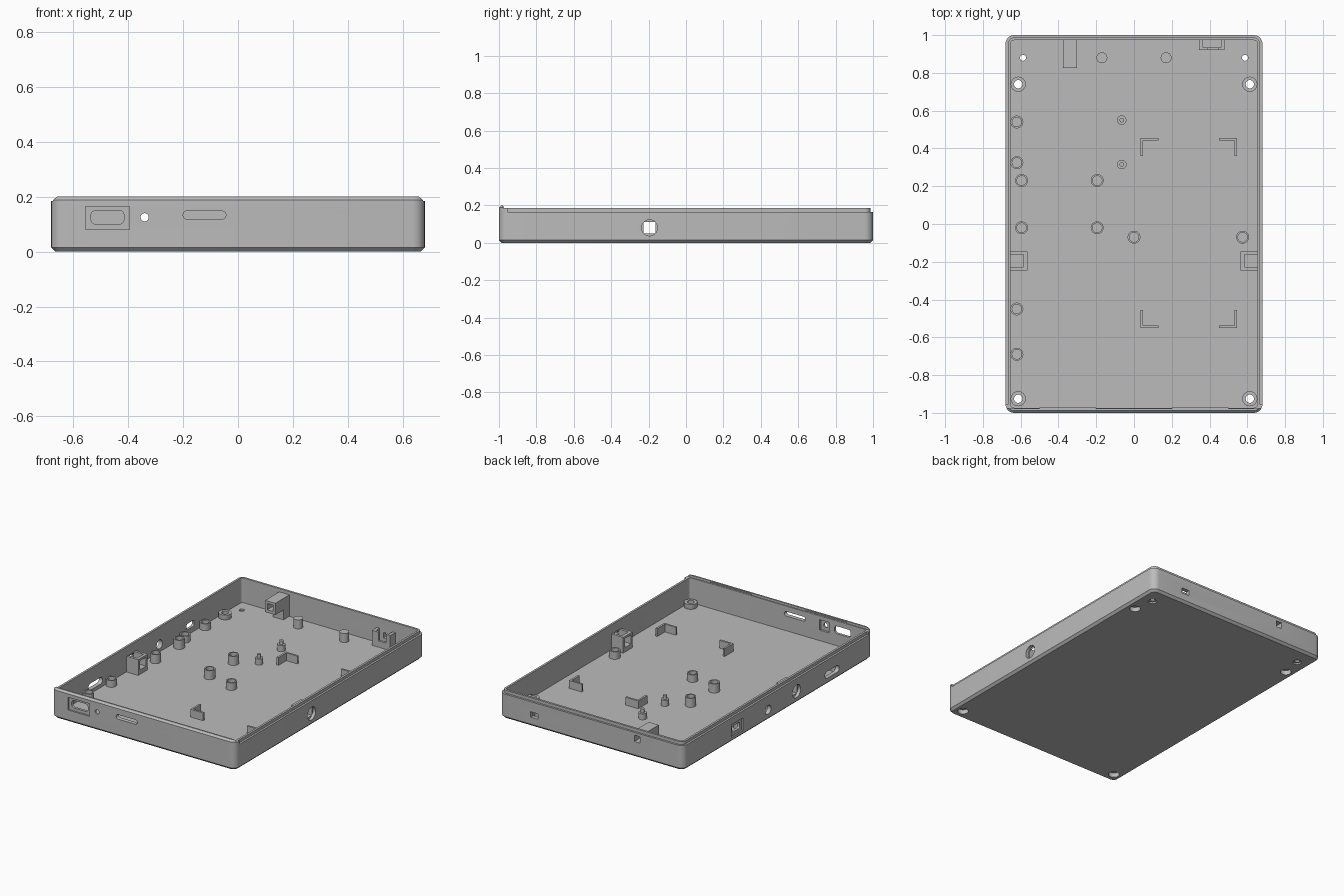
import bpy, bmesh, math
from mathutils import Matrix

if "Cube" in bpy.data.objects:
    bpy.data.objects.remove(bpy.data.objects["Cube"])

grey = bpy.data.materials.new("plain grey")
grey.use_nodes = True
grey.diffuse_color = (0.5, 0.5, 0.5, 1)
grey.node_tree.nodes["Principled BSDF"].inputs["Base Color"].default_value = (0.5, 0.5, 0.5, 1)

W, L, T, FLOOR = 1.36, 2.0, 0.027, 0.02
parts = []


def finish(name, bm, keep=True):
    bmesh.ops.remove_doubles(bm, verts=bm.verts, dist=1e-5)
    bmesh.ops.recalc_face_normals(bm, faces=bm.faces)
    mesh = bpy.data.meshes.new(name)
    bm.to_mesh(mesh)
    bm.free()
    mesh.materials.append(grey)
    ob = bpy.data.objects.new(name, mesh)
    bpy.context.collection.objects.link(ob)
    if keep:
        parts.append(ob)
    else:
        ob.hide_render = True
    return ob


def outline(w, h, r, n=6):
    pts = []
    for k, (sx, sy) in enumerate([(1, 1), (-1, 1), (-1, -1), (1, -1)]):
        for i in range(n + 1):
            a = math.pi / 2 * (k + i / n)
            pts.append((sx * (w / 2 - r) + r * math.cos(a), sy * (h / 2 - r) + r * math.sin(a)))
    return pts


# Rounded rectangle stacked through (inset, height) rings and capped at both ends
def loft(name, w, h, r, rings, keep=True, matrix=None):
    bm = bmesh.new()
    loops = []
    for inset, z in rings:
        pts = outline(w - 2 * inset, h - 2 * inset, max(r - inset, 0))
        loops.append([bm.verts.new((x, y, z)) for x, y in pts])
    for a, b in zip(loops, loops[1:]):
        for i in range(len(a)):
            j = (i + 1) % len(a)
            bm.faces.new((a[i], a[j], b[j], b[i]))
    bm.faces.new(loops[0])
    bm.faces.new(loops[-1])
    if matrix:
        bmesh.ops.transform(bm, matrix=matrix, verts=bm.verts)
    return finish(name, bm, keep)


# Cutter with a rounded section, running along one axis
def hole(axis, centre, w, h, r, depth):
    turn = {"x": ((0, 0, 1), (1, 0, 0), (0, 1, 0)),
            "y": ((1, 0, 0), (0, 0, 1), (0, 1, 0)),
            "z": ((1, 0, 0), (0, 1, 0), (0, 0, 1))}[axis]
    m = Matrix.Translation(centre) @ Matrix(turn).to_4x4()
    return loft("cutter", w, h, r, [(0, -depth / 2), (0, depth / 2)], False, m)


def box(name, lo, hi, keep=True):
    bm = bmesh.new()
    size = [b - a for a, b in zip(lo, hi)]
    mid = [(a + b) / 2 for a, b in zip(lo, hi)]
    bmesh.ops.create_cube(bm, size=1, matrix=Matrix.Translation(mid) @ Matrix.Diagonal((*size, 1)))
    return finish(name, bm, keep)


# Turned part; the profile closes on itself, or on the axis when it touches it
def lathe(name, x, y, profile, n=24):
    bm = bmesh.new()
    vs = [bm.verts.new((r, 0, z)) for r, z in profile]
    edges = [bm.edges.new((vs[i], vs[i - 1])) for i in range(len(vs))
             if not profile[i][0] == profile[i - 1][0] == 0]
    bmesh.ops.spin(bm, geom=vs + edges, cent=(0, 0, 0), axis=(0, 0, 1),
                   angle=2 * math.pi, steps=n)
    bmesh.ops.translate(bm, vec=(x, y, 0), verts=bm.verts)
    return finish(name, bm)


def cut(target, cutters):
    bpy.context.view_layer.objects.active = target
    for c in cutters:
        mod = target.modifiers.new("cut", "BOOLEAN")
        mod.operation, mod.solver, mod.object = "DIFFERENCE", "EXACT", c
        bpy.ops.object.modifier_apply(modifier=mod.name)
    for c in cutters:
        bpy.data.objects.remove(c)


# Tray with chamfered base, floor and stepped rim
shell = loft("tray_shell", W, L, 0.045, [
    (0.015, 0), (0, 0.015), (0, 0.165), (0.013, 0.165), (0.013, 0.185), (T, 0.185), (T, FLOOR)])

# Taller front rim
rim = loft("front_rim", W, L, 0.045, [(0, 0.165), (0, 0.188), (0.012, 0.2)])
cut(rim, [
    loft("cutter", W, L, 0.045, [(T, 0.1), (T, 0.3)], False),
    box("cutter", (-1, -0.955, 0.1), (1, 1.1, 0.3), False),
    box("cutter", (-1, -0.978, 0.185), (1, 1.1, 0.3), False)])
for s in (-1, 1):
    box("snap_ridge", (s * 0.35 - 0.15, -0.982, 0.187), (s * 0.35 + 0.15, -0.972, 0.194))

# Openings in the walls
cutters = [
    hole("y", (-0.475, -1, 0.123), 0.16, 0.085, 0.002, 0.02),
    hole("y", (-0.475, -1, 0.125), 0.12, 0.05, 0.018, 0.1),
    hole("y", (-0.34, -1, 0.125), 0.03, 0.03, 0.015, 0.1),
    hole("y", (-0.34, -0.973, 0.125), 0.07, 0.07, 0, 0.03),
    hole("y", (-0.122, -1, 0.133), 0.156, 0.03, 0.015, 0.1),
    hole("y", (-0.34, 1, 0.125), 0.042, 0.042, 0, 0.1),
    hole("y", (0.42, 1, 0.08), 0.055, 0.036, 0, 0.1),
    hole("x", (0.68, -0.195, 0.08), 0.086, 0.086, 0.043, 0.1),
    hole("x", (-0.68, -0.195, 0.08), 0.086, 0.086, 0.043, 0.1),
    hole("x", (-0.68, 0.105, 0.07), 0.06, 0.06, 0.03, 0.1),
    hole("x", (-0.68, -0.57, 0.065), 0.15, 0.045, 0.0225, 0.1),
    hole("x", (-0.68, 0.43, 0.075), 0.12, 0.085, 0, 0.02),
    hole("x", (-0.68, 0.43, 0.075), 0.08, 0.04, 0.01, 0.1)]

# Screw holes through the floor
screws = [(s * 0.613, y) for s in (-1, 1) for y in (0.74, -0.925)]
for x, y in screws:
    cutters.append(hole("z", (x, y, 0), 0.074, 0.074, 0.037, 0.1))
for s in (-1, 1):
    cutters.append(hole("z", (s * 0.588, 0.88, 0), 0.032, 0.032, 0.016, 0.1))
    cutters.append(hole("z", (s * 0.588, 0.88, 0), 0.054, 0.054, 0.027, 0.02))
cut(shell, cutters)

# Corner screw bosses, counterbored from below
for x, y in screws:
    lathe("screw_boss", x, y, [(0.04, 0.005), (0.04, 0.052), (0.022, 0.052), (0.022, 0.03),
                               (0.034, 0.03), (0.034, 0.0), (0.038, 0.0)])

# Hollow standoffs for the boards
standoffs = [(-0.62, y, 0.065) for y in (0.54, 0.325, -0.45, -0.69)]
standoffs += [(x, y, 0.08) for x in (-0.595, -0.195) for y in (0.23, -0.02)]
standoffs += [(0.0, -0.07, 0.07), (0.575, -0.07, 0.07)]
for x, y, top in standoffs:
    lathe("standoff", x, y, [(0, 0.01), (0.034, 0.01), (0.034, top), (0.025, top),
                             (0.025, FLOOR + 0.005), (0, FLOOR + 0.005)])

# Solid posts and stepped pins
for s in (-1, 1):
    lathe("solid_post", s * 0.17, 0.88, [(0, 0.01), (0.029, 0.01), (0.029, 0.08), (0, 0.08)])
for y in (0.55, 0.315):
    lathe("locating_pin", -0.065, y, [(0, 0.01), (0.025, 0.01), (0.025, 0.06),
                                      (0.012, 0.06), (0.012, 0.085), (0, 0.085)])

# Corner angles that hold the battery
for sx in (-1, 1):
    for sy in (-1, 1):
        cx, cy = 0.29 + sx * 0.256, -0.048 + sy * 0.503
        for name, dx, dy in (("angle_long", 0.095, 0.013), ("angle_short", 0.013, 0.095)):
            xs, ys = sorted((cx, cx - sx * dx)), sorted((cy, cy - sy * dy))
            box(name, (xs[0], ys[0], 0.01), (xs[1], ys[1], 0.072))

# Windowed sockets behind the side holes
for s in (-1, 1):
    xs = sorted((s * 0.565, s * 0.66))
    socket = box("side_socket", (xs[0], -0.245, 0.01), (xs[1], -0.145, 0.125))
    cut(socket, [hole("x", (s * 0.62, -0.195, 0.08), 0.066, 0.06, 0, 0.3),
                 box("cutter", (s * 0.622 - 0.037, -0.228, 0.05), (s * 0.622 + 0.037, -0.162, 0.2), False)])

# Bracket behind the rear opening
bracket = box("rear_bracket", (0.345, 0.92, 0.01), (0.48, 0.98, 0.12))
cut(bracket, [box("cutter", (0.365, 0.935, 0.04), (0.46, 0.99, 0.2), False),
              hole("y", (0.42, 0.93, 0.1), 0.055, 0.076, 0, 0.08)])

# Square light tube on its support fin
tube = box("light_tube", (-0.377, 0.825, 0.085), (-0.302, 0.98, 0.163))
cut(tube, [hole("y", (-0.34, 0.9, 0.125), 0.042, 0.042, 0, 0.4)])
box("tube_fin", (-0.377, 0.91, 0.01), (-0.302, 0.98, 0.09))

# Smooth the round parts, keep the corners crisp
bpy.ops.object.select_all(action="DESELECT")
for ob in parts:
    ob.select_set(True)
bpy.context.view_layer.objects.active = shell
bpy.ops.object.shade_smooth_by_angle(angle=math.radians(30))
